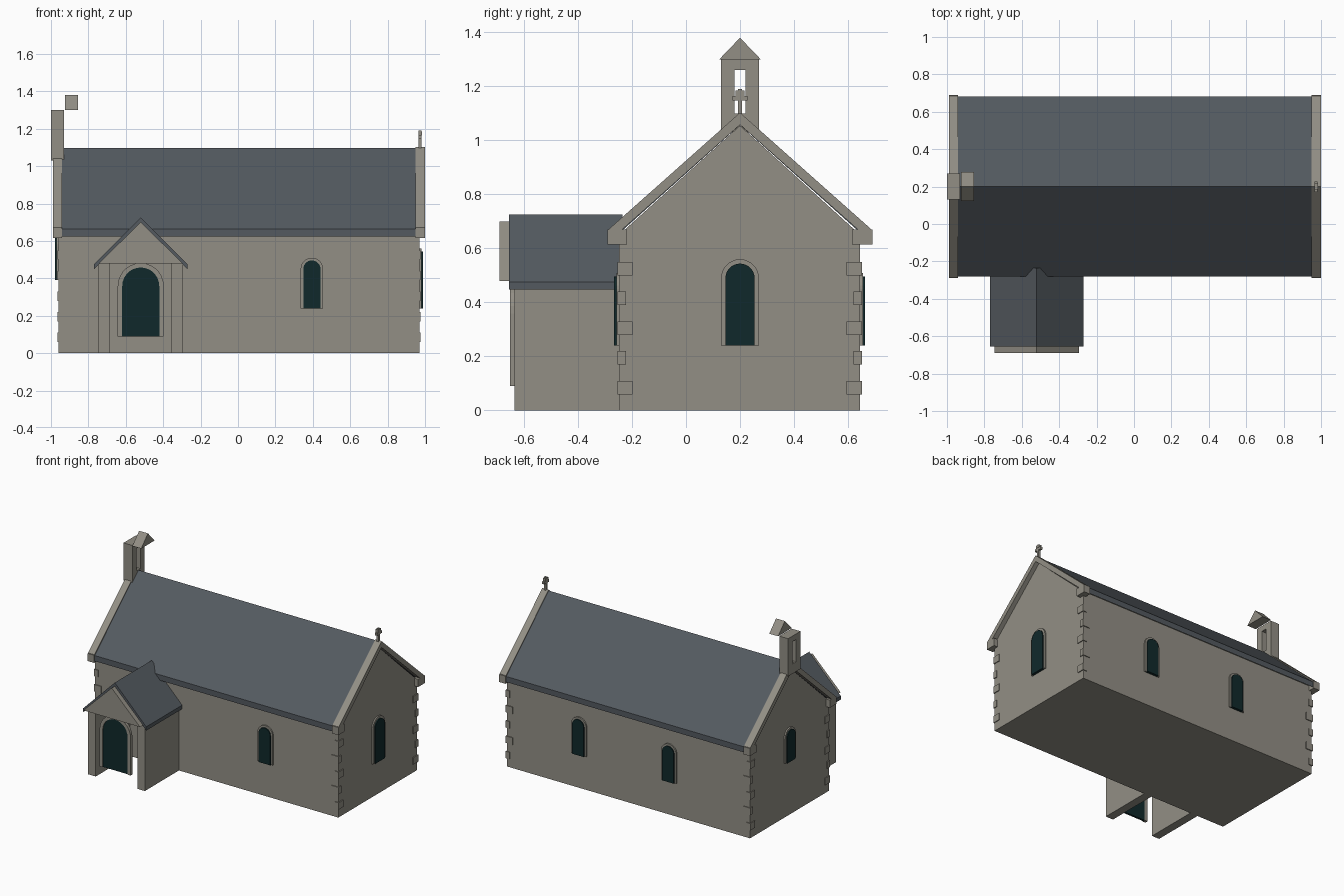
import bpy, bmesh, math
from mathutils import Vector

old = bpy.data.objects.get("Cube")
if old:
    bpy.data.objects.remove(old, do_unlink=True)


def material(name, rgb):
    m = bpy.data.materials.new(name)
    m.use_nodes = True
    m.diffuse_color = (*rgb, 1)
    m.node_tree.nodes["Principled BSDF"].inputs["Base Color"].default_value = (*rgb, 1)
    return m


STONE = material("grey stone", (0.29, 0.275, 0.235))
SLATE = material("dark slate", (0.088, 0.102, 0.116))
GLASS = material("dark teal glass", (0.005, 0.022, 0.024))


def finish(name, bm, mat):
    bmesh.ops.recalc_face_normals(bm, faces=bm.faces)
    me = bpy.data.meshes.new(name)
    bm.to_mesh(me)
    bm.free()
    me.materials.append(mat)
    ob = bpy.data.objects.new(name, me)
    bpy.context.scene.collection.objects.link(ob)
    return ob


def prism(name, outline, axis, start, end, mat):
    """Extrude a closed (u, z) outline along the x or y axis."""
    bm = bmesh.new()
    verts = [bm.verts.new((start, u, z) if axis == "x" else (u, start, z)) for u, z in outline]
    face = bm.faces.new(verts)
    ext = bmesh.ops.extrude_face_region(bm, geom=[face])["geom"]
    move = Vector((end - start, 0, 0) if axis == "x" else (0, end - start, 0))
    bmesh.ops.translate(bm, vec=move, verts=[g for g in ext if isinstance(g, bmesh.types.BMVert)])
    return finish(name, bm, mat)


def box(name, x, y, z, mat=STONE):
    outline = [(y[0], z[0]), (y[1], z[0]), (y[1], z[1]), (y[0], z[1])]
    return prism(name, outline, "x", x[0], x[1], mat)


def chevron(mid, half, eave, apex, thick):
    """Bent strip that covers both slopes of a gable."""
    top = [(mid - half, eave), (mid, apex), (mid + half, eave)]
    return top + [(u, z - thick) for u, z in reversed(top)]


def arch(mid, half, low, high, steps=14):
    """Round-headed opening, from the foot at +u over the top to the foot at -u."""
    spring = high - half
    pts = [(mid + half * math.cos(math.pi * i / steps),
            spring + half * math.sin(math.pi * i / steps)) for i in range(steps + 1)]
    return [(mid + half, low)] + pts + [(mid - half, low)]


def arched_opening(name, axis, wall, out, mid, half, low, high, rim, frame=0.01, pane=0.018):
    """Stone surround with a dark pane, standing on a wall that faces `out`."""
    band = arch(mid, half, low, high) + arch(mid, half - rim, low, high - rim)[::-1]
    prism(name + "_surround", band, axis, wall - out * 0.005, wall + out * frame, STONE)
    prism(name + "_pane", arch(mid, half - rim, low, high - rim), axis,
          wall - out * 0.005, wall + out * pane, GLASS)


RIDGE = 0.2                      # y of the main ridge
WEST, EAST = -0.96, 0.97         # end walls
FRONT, BACK = -0.248, 0.645      # long walls

# Main body and roof
prism("nave_walls", [(FRONT, 0), (BACK, 0), (BACK, 0.65), (RIDGE, 1.055), (FRONT, 0.65)],
      "x", WEST, EAST, STONE)
prism("nave_roof", chevron(RIDGE, 0.482, 0.665, 1.097, 0.04), "x", -0.955, 0.965, SLATE)

# Gable copings with kneeler blocks at the eaves
for end, x in (("west", (-0.99, -0.94)), ("east", (0.95, 1.0))):
    prism(end + "_coping", chevron(RIDGE, 0.485, 0.672, 1.103, 0.045), "x", *x, STONE)
    for side, y in (("front", (-0.29, -0.218)), ("back", (0.615, 0.69))):
        box(f"{end}_{side}_kneeler", x, y, (0.615, 0.67))

# Corner stones, long and short in turn
for end, cx, dx in (("west", WEST, -1), ("east", EAST, 1)):
    for side, cy, dy in (("front", FRONT, -1), ("back", BACK, 1)):
        for i in range(5):
            lx, ly = (0.05, 0.025) if i % 2 else (0.025, 0.05)
            z = 0.06 + i * 0.11
            box(f"{end}_{side}_quoin_{i + 1}",
                sorted((cx + dx * 0.006, cx - dx * lx)),
                sorted((cy + dy * 0.006, cy - dy * ly)), (z, z + 0.05))

# Windows
arched_opening("front_window", "y", FRONT, -1, 0.395, 0.06, 0.24, 0.51, 0.014)
for i, x in enumerate((0.395, -0.32)):
    arched_opening(f"back_window_{i + 1}", "y", BACK, 1, x, 0.06, 0.24, 0.51, 0.014)
arched_opening("east_window", "x", EAST, 1, RIDGE, 0.07, 0.24, 0.56, 0.016)
arched_opening("west_window", "x", WEST, -1, RIDGE, 0.06, 0.39, 0.63, 0.014)

# Bell tower on the west gable: two posts, sill, lintel and an offset cap
TX = (-1.0, -0.93)
box("bell_tower_front_post", TX, (0.13, 0.18), (1.03, 1.3))
box("bell_tower_back_post", TX, (0.22, 0.27), (1.03, 1.3))
box("bell_tower_lintel", TX, (0.18, 0.22), (1.26, 1.3))
box("bell_tower_sill", TX, (0.18, 0.22), (1.03, 1.1))
prism("bell_tower_cap", [(0.123, 1.3), (0.277, 1.3), (RIDGE, 1.38)], "x", -0.925, -0.855, STONE)

# Cross on the east gable
box("cross_post", (0.966, 0.982), (0.192, 0.208), (1.09, 1.19))
box("cross_arms", (0.966, 0.982), (0.172, 0.228), (1.147, 1.165))
box("cross_head", (0.964, 0.984), (0.184, 0.216), (1.165, 1.185))

# Porch: two side walls, open behind a free-standing arched door
PX = -0.52
for side, s in (("left", 1), ("right", -1)):
    box(f"porch_{side}_wall", sorted((PX + s * 0.165, PX + s * 0.225)), (-0.635, FRONT), (0, 0.48))
prism("porch_gable", [(PX - 0.225, 0.48), (PX + 0.225, 0.48), (PX, 0.7)], "y", -0.69, -0.65, STONE)
prism("porch_roof", chevron(PX, 0.25, 0.475, 0.725, 0.027), "y", -0.655, -0.235, SLATE)
arched_opening("porch_door", "y", -0.635, -1, PX, 0.123, 0.09, 0.482, 0.024, 0.016, 0.01)
